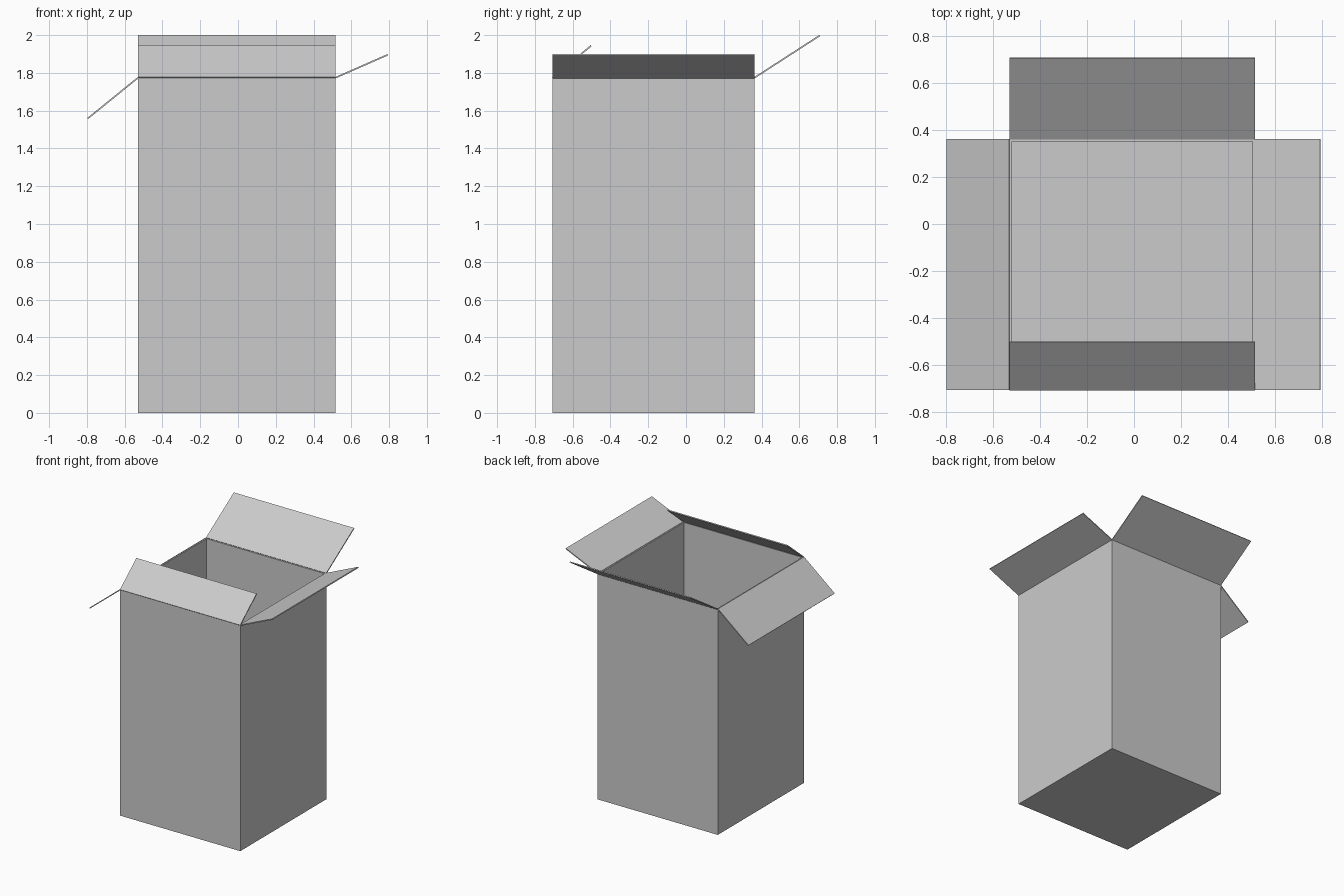
import bpy
import bmesh

cube = bpy.data.objects.get("Cube")
if cube:
    bpy.data.objects.remove(cube, do_unlink=True)

# Plain grey card
card = bpy.data.materials.new("grey_card")
card.use_nodes = True
GREY = (0.6, 0.6, 0.6, 1)
card.diffuse_color = GREY
card.node_tree.nodes["Principled BSDF"].inputs["Base Color"].default_value = GREY

# Outer limits of the carton body
X0, X1 = -0.53, 0.515
Y0, Y1 = -0.707, 0.362
TOP = 1.774


def add_sheet(name, bm, thickness, offset):
    """Turn a thin surface into a card sheet of the given thickness."""
    mesh = bpy.data.meshes.new(name)
    bm.to_mesh(mesh)
    bm.free()
    mesh.materials.append(card)
    obj = bpy.data.objects.new(name, mesh)
    bpy.context.collection.objects.link(obj)
    solid = obj.modifiers.new("card_thickness", "SOLIDIFY")
    solid.thickness = thickness
    solid.offset = offset
    solid.use_even_offset = True
    return obj


# Open-topped body
bm = bmesh.new()
bmesh.ops.create_cube(bm, size=1)
for v in bm.verts:
    v.co.x = X1 if v.co.x > 0 else X0
    v.co.y = Y1 if v.co.y > 0 else Y0
    v.co.z = TOP if v.co.z > 0 else 0
lid = [f for f in bm.faces if f.normal.z > 0.9]
bmesh.ops.delete(bm, geom=lid, context="FACES_ONLY")
add_sheet("carton_body", bm, 0.01, -1)


def add_flap(name, hinge_a, hinge_b, reach):
    """Flap from a hinge line on the rim; reach is the slope to its free edge."""
    bm = bmesh.new()
    a, b = (*hinge_a, TOP), (*hinge_b, TOP)
    ends = [[p + r for p, r in zip(corner, reach)] for corner in (b, a)]
    bm.faces.new([bm.verts.new(c) for c in (a, b, *ends)])
    add_sheet(name, bm, 0.008, 0)


# Four flaps, each opened to its own angle
add_flap("front_flap", (X0, Y0), (X1, Y0), (0, 0.205, 0.17))
add_flap("back_flap", (X0, Y1), (X1, Y1), (0, 0.345, 0.223))
add_flap("left_flap", (X1, Y0), (X1, Y1), (0.278, 0, 0.122))
add_flap("right_flap", (X0, Y0), (X0, Y1), (-0.265, 0, -0.215))
